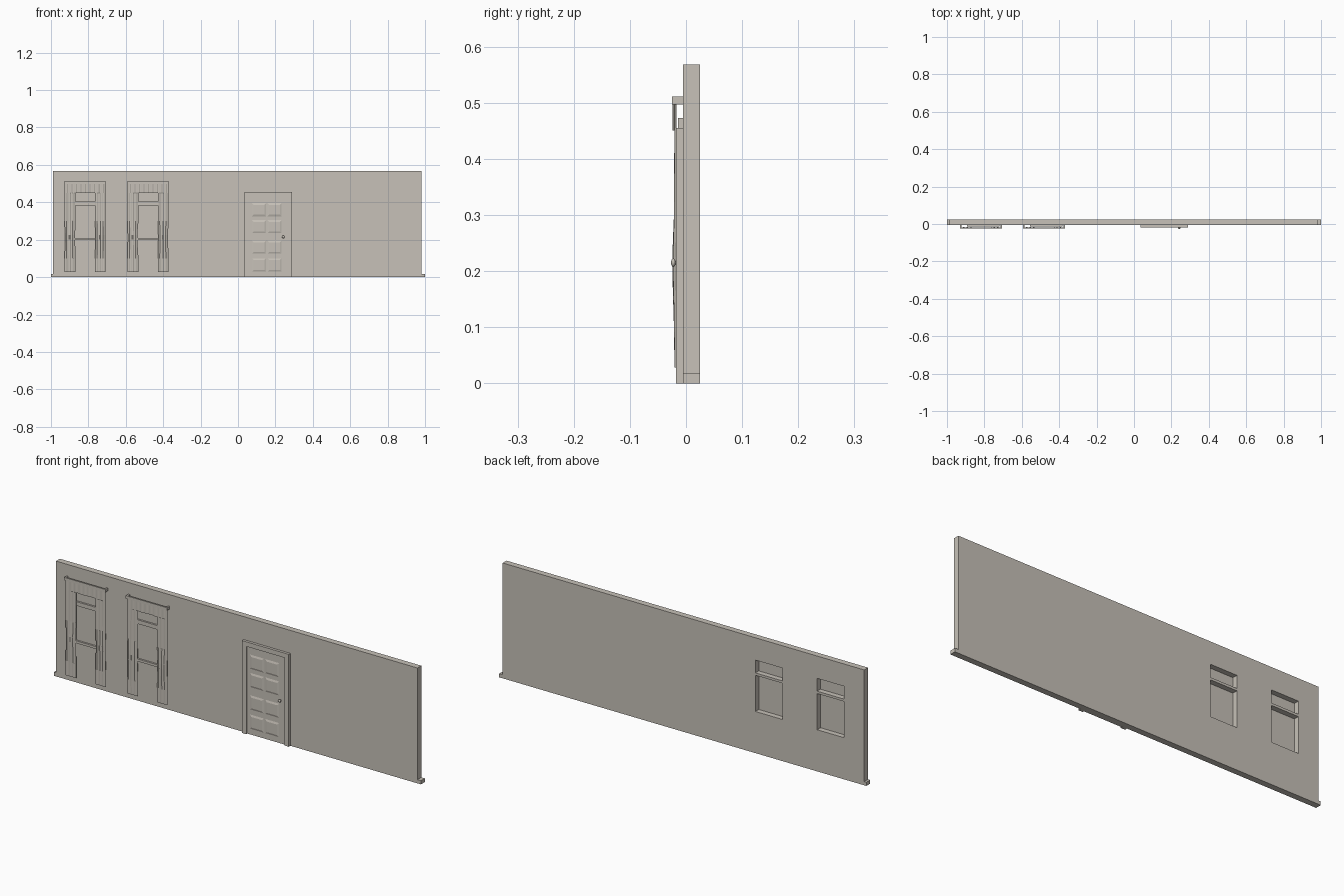
import bpy, bmesh, math

if "Cube" in bpy.data.objects:
    bpy.data.objects.remove(bpy.data.objects["Cube"])

mat = bpy.data.materials.new("warm_grey")
mat.diffuse_color = (0.57, 0.535, 0.48, 1)
mat.use_nodes = True
mat.node_tree.nodes["Principled BSDF"].inputs["Base Color"].default_value = mat.diffuse_color


def finish(name, bm):
    bmesh.ops.recalc_face_normals(bm, faces=bm.faces)
    me = bpy.data.meshes.new(name)
    bm.to_mesh(me)
    bm.free()
    me.materials.append(mat)
    ob = bpy.data.objects.new(name, me)
    bpy.context.collection.objects.link(ob)
    return ob


def add_box(bm, x0, x1, y0, y1, z0, z1, taper=0.0):
    """Box whose front (-y) face can be inset by taper."""
    vs = []
    for y, t in ((y0, taper), (y1, 0)):
        vs.append([bm.verts.new(p) for p in (
            (x0 + t, y, z0 + t), (x1 - t, y, z0 + t),
            (x1 - t, y, z1 - t), (x0 + t, y, z1 - t))])
    f, b = vs
    bm.faces.new(f)
    bm.faces.new(b[::-1])
    for i in range(4):
        j = (i + 1) % 4
        bm.faces.new((f[i], b[i], b[j], f[j]))


def boxes(name, *specs):
    bm = bmesh.new()
    for s in specs:
        add_box(bm, *s)
    return finish(name, bm)


def holed_plate(name, xs, zs, holes, y0, y1):
    """Flat plate on a grid, leaving out the cells in holes, then thickened."""
    bm = bmesh.new()
    v = {(i, k): bm.verts.new((x, y0, z)) for i, x in enumerate(xs) for k, z in enumerate(zs)}
    for i in range(len(xs) - 1):
        for k in range(len(zs) - 1):
            if (i, k) not in holes:
                bm.faces.new((v[i, k], v[i+1, k], v[i+1, k+1], v[i, k+1]))
    ext = bmesh.ops.extrude_face_region(bm, geom=bm.faces[:], use_keep_orig=True)
    moved = [g for g in ext["geom"] if isinstance(g, bmesh.types.BMVert)]
    bmesh.ops.translate(bm, verts=moved, vec=(0, y1 - y0, 0))
    return finish(name, bm)


def drape(name, x0, x1, levels, y_front, y_back, folds, thick=0.001):
    """Pleated cloth: square-ish folds lofted through (z, forward bulge, pinch)."""
    bm = bmesh.new()
    n = folds * 4
    rows = []
    for z, bulge, pinch in levels:
        front, back = [], []
        for i in range(n + 1):
            t = i / n
            y = y_front if i % 4 in (1, 2) else y_back - thick
            x = x0 + (x1 - x0) * t
            x += ((x0 + x1) / 2 - x) * pinch
            y -= bulge * math.sin(math.pi * t)
            front.append(bm.verts.new((x, y, z)))
            back.append(bm.verts.new((x, y + thick, z)))
        rows.append(front + back[::-1])
    m = len(rows[0])
    for a, b in zip(rows, rows[1:]):
        for i in range(m):
            j = (i + 1) % m
            bm.faces.new((a[i], a[j], b[j], b[i]))
    for r in (rows[0], rows[-1]):
        for i in range(n):
            bm.faces.new((r[i], r[i+1], r[m-2-i], r[m-1-i]))
    return finish(name, bm)


# wall with two openings (transom and main pane) per window
centres = (-0.805, -0.469)
HW = 0.073
xs = [-0.988] + [c + s * HW for c in centres for s in (-1, 1)] + [0.981]
zs = [0.018, 0.205, 0.383, 0.395, 0.458, 0.568]
wall_holes = {(i, k) for i in (1, 3) for k in (1, 3)}
holed_plate("wall", xs, zs, wall_holes, -0.005, 0.025)
boxes("base_strip", (-1, 1, -0.005, 0.025, 0, 0.018))

for n, c in enumerate(centres, 1):
    tag = "_%d" % n
    # window trim and glass
    holed_plate("window_trim" + tag, [c - 0.087, c - HW, c + HW, c + 0.087],
                [0.198, 0.21, 0.383, 0.403, 0.453, 0.473], {(1, 1), (1, 3)}, -0.014, -0.005)
    boxes("window_glass" + tag, (c - HW, c + HW, -0.004, -0.001, 0.2, 0.465))
    # curtain rod with end returns to the wall
    a, b = c - 0.125, c + 0.1
    boxes("curtain_rod" + tag, (a, b, -0.025, -0.018, 0.497, 0.511),
          (a, a + 0.008, -0.018, -0.005, 0.497, 0.511),
          (b - 0.008, b, -0.018, -0.005, 0.497, 0.511))
    # pleated valance and the two gathered side curtains
    drape("valance" + tag, a + 0.004, b - 0.004, [(0.451, 0, 0), (0.499, 0, 0)],
          -0.0245, -0.0205, 9)
    lv = [(0.028, 0, 0), (0.1, 0.001, 0), (0.2, 0.004, 0.06),
          (0.225, 0.004, 0.06), (0.3, 0.001, 0), (0.498, 0, 0)]
    drape("left_curtain" + tag, a + 0.003, c - 0.064, lv, -0.0205, -0.0165, 3)
    drape("right_curtain" + tag, c + 0.041, b - 0.003, lv, -0.0205, -0.0165, 3)

# door frame, leaf and eight raised panels
boxes("door_frame", (0.034, 0.058, -0.018, -0.005, 0, 0.455),
      (0.265, 0.289, -0.018, -0.005, 0, 0.455),
      (0.058, 0.265, -0.018, -0.005, 0.432, 0.455))
boxes("door_leaf", (0.058, 0.265, -0.013, -0.005, 0.002, 0.432))
panels = [(x, x + 0.075, -0.016, -0.013, z, z + 0.07, 0.009)
          for x in (0.075, 0.158) for z in (0.03, 0.125, 0.235, 0.325)]
boxes("door_panels", *panels)

# door knob
bpy.ops.mesh.primitive_cylinder_add(vertices=12, radius=0.003, depth=0.01,
                                    location=(0.242, -0.017, 0.215), rotation=(math.pi / 2, 0, 0))
bpy.context.object.name = "knob_stem"
bpy.context.object.data.materials.append(mat)
bpy.ops.mesh.primitive_uv_sphere_add(segments=12, ring_count=8, radius=0.0075,
                                     location=(0.242, -0.0225, 0.215))
knob = bpy.context.object
knob.name = "door_knob"
knob.scale = (1, 0.55, 1)
knob.data.materials.append(mat)
bpy.ops.object.shade_smooth_by_angle()
